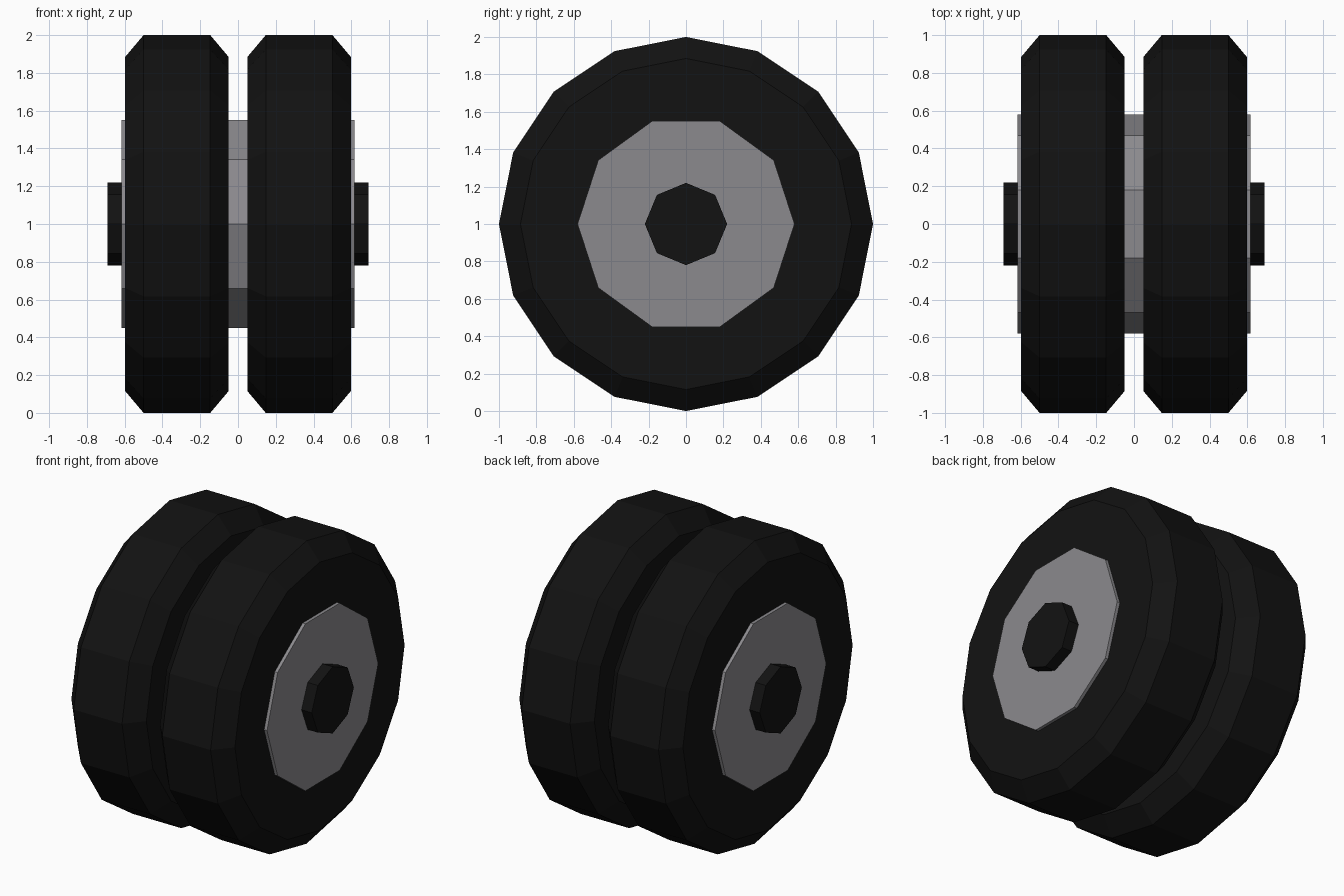
import bpy, bmesh
from math import cos, sin, tau

if "Cube" in bpy.data.objects:
    bpy.data.objects.remove(bpy.data.objects["Cube"])


def material(name, rgb):
    m = bpy.data.materials.new(name)
    m.diffuse_color = (*rgb, 1)
    m.use_nodes = True
    m.node_tree.nodes["Principled BSDF"].inputs["Base Color"].default_value = m.diffuse_color
    return m


rubber = material("black_rubber", (0.006, 0.006, 0.006))
metal = material("grey_metal", (0.26, 0.255, 0.27))


def lathe(name, profile, sides, mat, ring=False):
    """Revolve (x, radius) points around the X axis at z = 1; flat faces."""
    bm = bmesh.new()
    loops = [[bm.verts.new((x, r * cos(tau * i / sides), r * sin(tau * i / sides)))
              for i in range(sides)] for x, r in profile]
    pairs = list(zip(loops, loops[1:]))
    if ring:
        pairs.append((loops[-1], loops[0]))
    else:
        bm.faces.new(loops[0])
        bm.faces.new(loops[-1])
    for a, b in pairs:
        for i in range(sides):
            j = (i + 1) % sides
            bm.faces.new((a[i], a[j], b[j], b[i]))
    bmesh.ops.recalc_face_normals(bm, faces=bm.faces)
    mesh = bpy.data.meshes.new(name)
    bm.to_mesh(mesh)
    bm.free()
    mesh.materials.append(mat)
    ob = bpy.data.objects.new(name, mesh)
    ob.location.z = 1
    bpy.context.collection.objects.link(ob)
    return ob


# Twin tyres with chamfered shoulders
for side, s in (("left", -1), ("right", 1)):
    section = [(0.05, 0.54), (0.05, 0.885), (0.147, 1.0),
               (0.5, 1.0), (0.597, 0.885), (0.597, 0.54)]
    lathe("tyre_" + side, [(s * x, r) for x, r in section], 16, rubber, ring=True)

# Hub drum running through both tyres
lathe("hub", [(-0.618, 0.58), (0.618, 0.58)], 10, metal)

# Axle stub protruding from both hub ends
lathe("axle", [(-0.692, 0.22), (0.692, 0.22)], 8, rubber)
